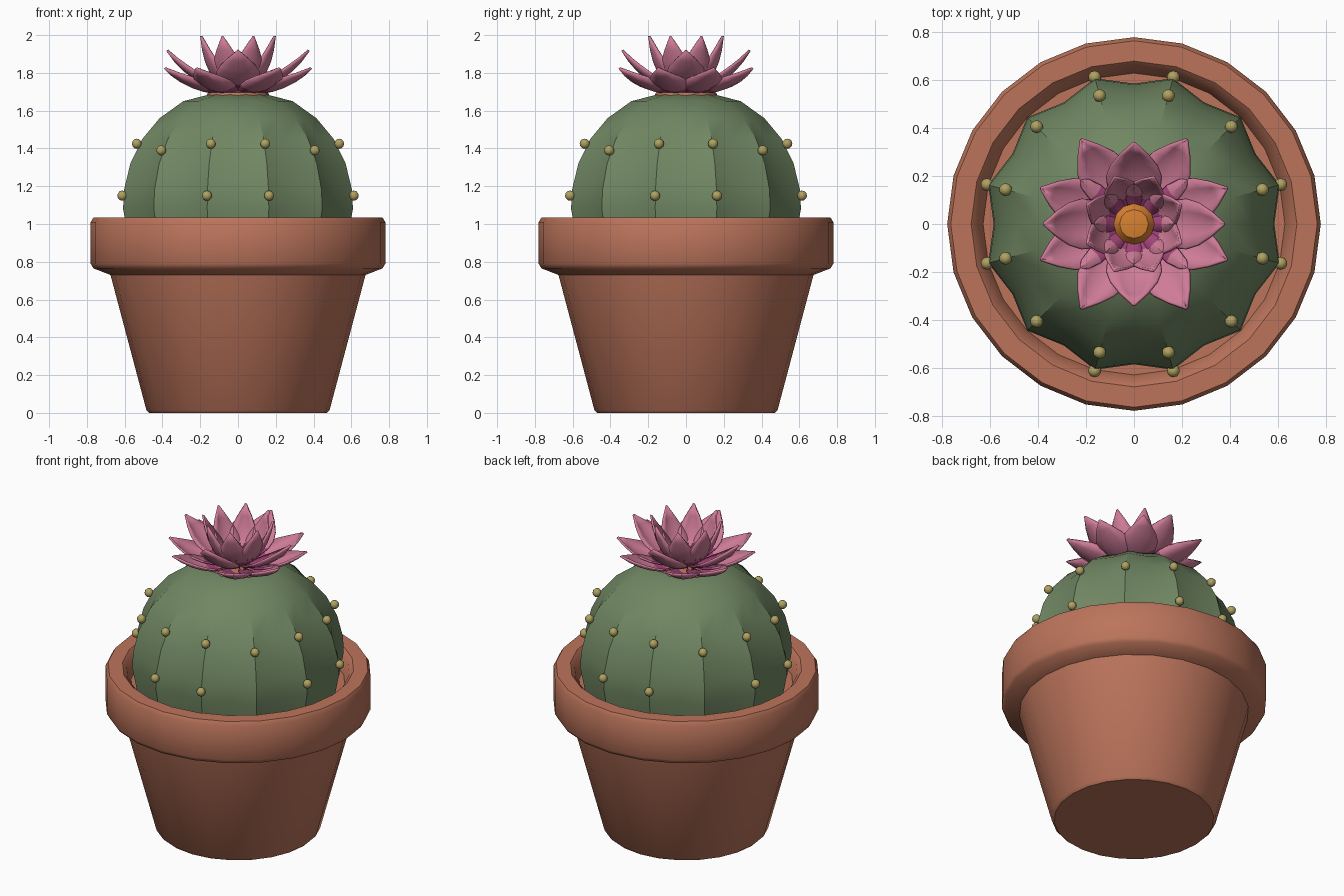
import bpy, bmesh, math
from mathutils import Vector

if "Cube" in bpy.data.objects:
    bpy.data.objects.remove(bpy.data.objects["Cube"])


def mat(name, rgb):
    m = bpy.data.materials.new(name)
    m.diffuse_color = (*rgb, 1)
    m.use_nodes = True
    m.node_tree.nodes["Principled BSDF"].inputs["Base Color"].default_value = m.diffuse_color
    return m


TERRACOTTA = mat("terracotta", (0.50, 0.175, 0.105))
GREEN = mat("cactus green", (0.165, 0.245, 0.125))
PINK = mat("petal pink", (0.62, 0.20, 0.31))
MAGENTA = mat("petal base magenta", (0.38, 0.06, 0.20))
ORANGE = mat("flower centre orange", (0.68, 0.22, 0.03))
YELLOW = mat("areole yellow", (0.43, 0.36, 0.12))


def finish(bm, name, mats, angle=40):
    bmesh.ops.recalc_face_normals(bm, faces=bm.faces)
    me = bpy.data.meshes.new(name)
    bm.to_mesh(me)
    bm.free()
    for m in mats:
        me.materials.append(m)
    ob = bpy.data.objects.new(name, me)
    bpy.context.collection.objects.link(ob)
    bpy.ops.object.select_all(action='DESELECT')
    ob.select_set(True)
    bpy.context.view_layer.objects.active = ob
    bpy.ops.object.shade_smooth_by_angle(angle=math.radians(angle))
    return ob


def lathe(name, profile, material, seg=24, ribs=None, angle=40):
    """Revolve (r, z) points; ribs(z) scales every second column."""
    bm = bmesh.new()
    rings = []
    for r, z in profile:
        if r == 0:
            rings.append([bm.verts.new((0, 0, z))] * seg)
            continue
        ring = []
        for i in range(seg):
            a = 2 * math.pi * i / seg
            k = r * (ribs(z) if ribs and i % 2 == 0 else 1)
            ring.append(bm.verts.new((k * math.cos(a), k * math.sin(a), z)))
        rings.append(ring)
    for lo, hi in zip(rings, rings[1:]):
        for i in range(seg):
            j = (i + 1) % seg
            quad = [lo[i], lo[j], hi[j], hi[i]]
            bm.faces.new(list(dict.fromkeys(quad)))
    return finish(bm, name, [material], angle)


# Pot with thick rim, and the soil surface inside it
lathe("pot", [(0, 0), (0.47, 0), (0.485, 0.015), (0.675, 0.73), (0.765, 0.765),
              (0.78, 0.79), (0.78, 1.01), (0.765, 1.035), (0.68, 1.035),
              (0.655, 1.01), (0.63, 0.93), (0, 0.93)], TERRACOTTA)

# Ribbed cactus ball: ridges on odd columns, valleys on even ones
lathe("cactus_body", [(0.60, 0.92), (0.63, 1.08), (0.625, 1.18), (0.59, 1.32),
                      (0.525, 1.45), (0.43, 1.56), (0.30, 1.65),
                      (0.16, 1.685), (0, 1.68)], GREEN,
      ribs=lambda z: 0.93, angle=35)

# Areoles: two on most ridges, one on each diagonal ridge
bm = bmesh.new()
for i in range(12):
    a = math.radians(15 + 30 * i)
    spots = [(0.575, 1.39)] if i % 3 == 1 else [(0.555, 1.425), (0.635, 1.15)]
    for r, z in spots:
        ball = bmesh.ops.create_uvsphere(bm, u_segments=10, v_segments=6, radius=0.027)
        bmesh.ops.translate(bm, verts=ball["verts"],
                            vec=(r * math.cos(a), r * math.sin(a), z))
finish(bm, "areoles", [YELLOW], 60)


def petal_layer(name, angles, p0, p1, p2, half_width, cup, stretch_y=1.0):
    """Teardrop petals following a curve p0-p1-p2 in the (r, z) plane."""
    bm = bmesh.new()
    widths = [0.35, 0.72, 0.95, 1.0, 0.84, 0.5, 0.03]
    n = len(widths) - 1
    for deg in angles:
        a = math.radians(deg)
        out = Vector((math.cos(a), math.sin(a), 0))
        side = Vector((-math.sin(a), math.cos(a), 0))
        rows = []
        for k, w in enumerate(widths):
            t = k / n
            r, z = [(1 - t) ** 2 * p0[c] + 2 * t * (1 - t) * p1[c] + t * t * p2[c] for c in (0, 1)]
            dr, dz = [(1 - t) * (p1[c] - p0[c]) + t * (p2[c] - p1[c]) for c in (0, 1)]
            nrm = (out * -dz + Vector((0, 0, dr))).normalized()
            row = []
            for s in (-1, -0.5, 0, 0.5, 1):
                v = out * r + side * s * w * half_width + nrm * cup * w * s * s
                row.append(bm.verts.new((v.x, v.y * stretch_y, v.z + z)))
            rows.append(row)
        for k in range(n):
            for j in range(4):
                f = bm.faces.new((rows[k][j], rows[k][j + 1], rows[k + 1][j + 1], rows[k + 1][j]))
                f.material_index = 1 if k < 2 else 0
    ob = finish(bm, name, [PINK, MAGENTA], 50)
    sol = ob.modifiers.new("thickness", 'SOLIDIFY')
    sol.thickness = 0.012
    sol.offset = 0


# Flower: three whorls of petals around an orange centre
petal_layer("outer_petals", [s + d for s in (0, 180) for d in (-58, -21, 21, 58)],
            (0.06, 1.69), (0.27, 1.69), (0.415, 1.825), 0.105, 0.035)
petal_layer("middle_petals", [0, 90, 180, 270],
            (0.05, 1.70), (0.26, 1.74), (0.375, 1.92), 0.115, 0.035, 0.9)
petal_layer("inner_petals", [22.5 + 45 * i for i in range(8)],
            (0.04, 1.71), (0.17, 1.76), (0.21, 1.995), 0.085, 0.025)
lathe("flower_centre", [(0.07, 1.70), (0.085, 1.75), (0.06, 1.785), (0, 1.795)],
      ORANGE, seg=12)
# Small base that carries the flower
lathe("flower_base", [(0.17, 1.67), (0.16, 1.695), (0.06, 1.715), (0, 1.715)],
      TERRACOTTA, seg=12)
